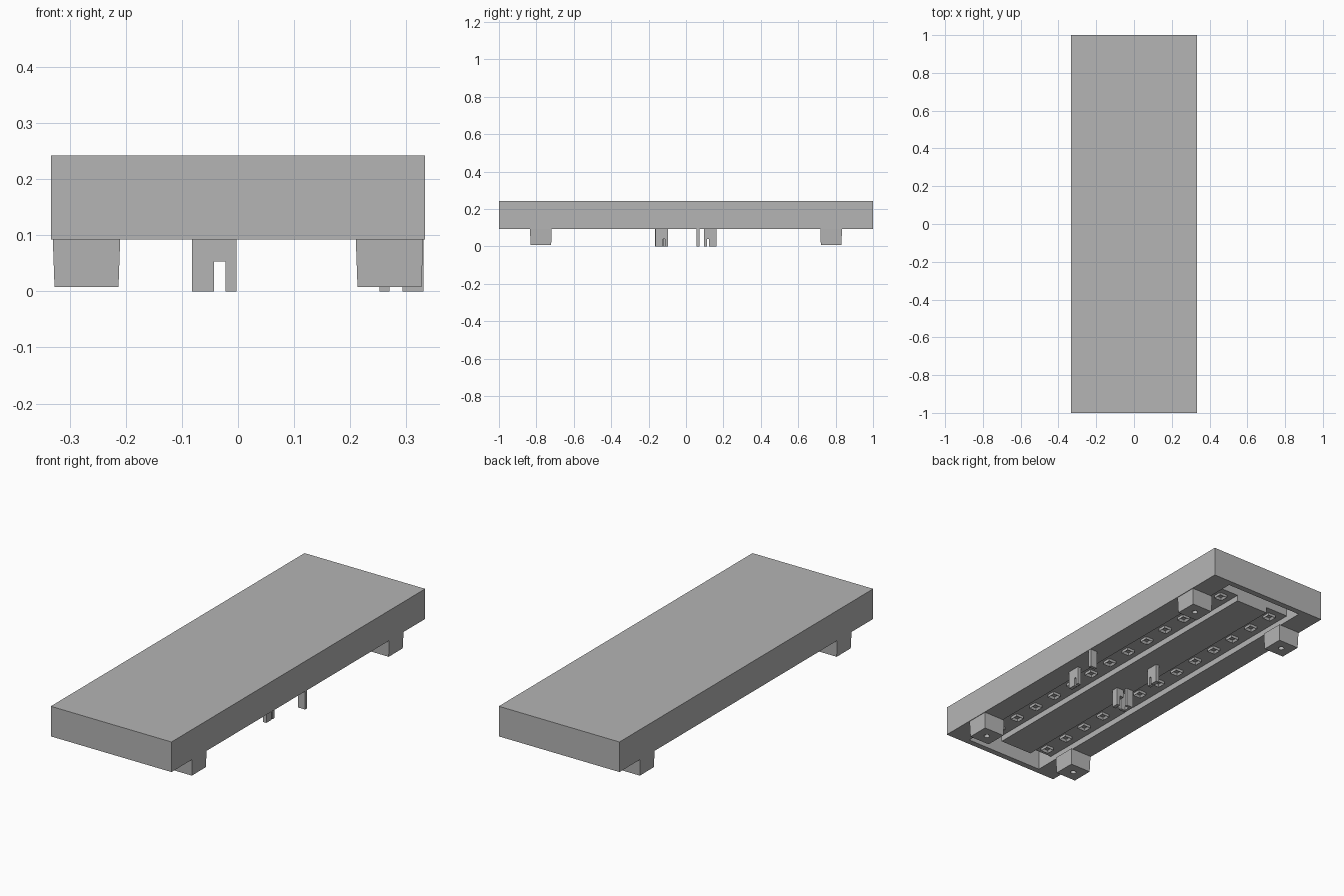
import bpy
import bmesh
from mathutils import Vector

cube = bpy.data.objects.get("Cube")
if cube:
    bpy.data.objects.remove(cube, do_unlink=True)

grey = bpy.data.materials.new("plain grey")
grey.use_nodes = True
GREY = (0.46, 0.46, 0.46, 1)
grey.diffuse_color = GREY
grey.node_tree.nodes["Principled BSDF"].inputs["Base Color"].default_value = GREY


def add_box(bm, lo, hi):
    """Add a box between two corners and return its faces."""
    lo, hi = Vector(lo), Vector(hi)
    verts = bmesh.ops.create_cube(bm, size=1)["verts"]
    for v in verts:
        v.co = Vector(((lo[i] + hi[i]) / 2 + v.co[i] * (hi[i] - lo[i]) for i in range(3)))
    return {f for v in verts for f in v.link_faces}


def finish(name, bm):
    bmesh.ops.recalc_face_normals(bm, faces=bm.faces)
    mesh = bpy.data.meshes.new(name)
    bm.to_mesh(mesh)
    bm.free()
    mesh.materials.append(grey)
    obj = bpy.data.objects.new(name, mesh)
    bpy.context.collection.objects.link(obj)
    return obj


def boxes(name, *corners):
    bm = bmesh.new()
    for lo, hi in corners:
        add_box(bm, lo, hi)
    return finish(name, bm)


def cut(obj, cutter):
    """Subtract a helper from an object, then discard the helper."""
    cutter.hide_render = True
    mod = obj.modifiers.new("cut", "BOOLEAN")
    mod.operation = "DIFFERENCE"
    mod.solver = "EXACT"
    mod.object = cutter
    bpy.context.view_layer.objects.active = obj
    bpy.ops.object.modifier_apply(modifier=mod.name)
    bpy.data.objects.remove(cutter, do_unlink=True)


BASE, TOP = 0.092, 0.242
SHELF = BASE + 0.03

# Main slab with two shallow channels and two deep end pockets underneath
slab = boxes("slab", ((-0.333, -1, BASE), (0.333, 1, TOP)))
for s in (-1, 1):
    x0, x1 = sorted((s * 0.09, s * 0.218))
    cut(slab, boxes("channel_cutter", ((x0, -0.92, 0.05), (x1, 0.92, SHELF))))
for s in (-1, 1):
    y0, y1 = sorted((s * 0.88, s * 0.97))
    cut(slab, boxes("pocket_cutter", ((-0.218, y0, 0.04), (0.218, y1, 0.19))))

# Rows of small square sockets in the channels
bm = bmesh.new()
for x in (-0.152, 0.152):
    for i in range(-6, 7):
        y = i * 0.138
        faces = add_box(bm, (x - 0.021, y - 0.021, SHELF - 0.014),
                        (x + 0.021, y + 0.021, SHELF + 0.002))
        mouth = min(faces, key=lambda f: f.calc_center_median().z)
        bmesh.ops.inset_region(bm, faces=[mouth], thickness=0.009)
        bmesh.ops.translate(bm, verts=mouth.verts, vec=(0, 0, 0.012))
finish("sockets", bm)

# Tapered feet, each with a small round hole
for sx, side in ((-1, "right"), (1, "left")):
    for sy, end in ((-1, "front"), (1, "back")):
        c = Vector((sx * 0.27, sy * 0.776, 0))
        bm = bmesh.new()
        add_box(bm, c + Vector((-0.06, -0.058, 0.008)), c + Vector((0.06, 0.058, BASE)))
        for v in bm.verts:
            if v.co.z < 0.05:
                v.co.x = c.x + (v.co.x - c.x) * 0.95
                v.co.y = c.y + (v.co.y - c.y) * 0.95
        foot = finish(f"{end}_{side}_foot", bm)
        bm = bmesh.new()
        bmesh.ops.create_cone(bm, cap_ends=True, segments=12, radius1=0.014,
                              radius2=0.014, depth=0.06)
        bmesh.ops.translate(bm, verts=bm.verts, vec=c + Vector((0, 0, 0.01)))
        cut(foot, finish("hole_cutter", bm))

# Central clip: a wide block, a bridge and a thin side wall
boxes("front_center_clip",
      ((-0.082, -0.165, 0), (-0.043, -0.150, BASE)),
      ((-0.082, -0.150, 0), (-0.068, -0.120, BASE)),
      ((-0.082, -0.120, 0), (-0.043, -0.105, BASE)),
      ((-0.043, -0.165, 0.053), (-0.022, -0.130, BASE)),
      ((-0.022, -0.165, 0), (-0.003, -0.130, BASE)))

# Thin notched clips
for name, x0, x1, s in (("back_center_clip", -0.022, -0.003, 1),
                        ("front_side_clip", 0.252, 0.270, -1)):
    spans = ((0.097, 0.112, 0), (0.112, 0.122, 0.04), (0.122, 0.162, 0))
    parts = []
    for a, b, z in spans:
        y0, y1 = sorted((s * a, s * b))
        parts.append(((x0, y0, z), (x1, y1, BASE)))
    boxes(name, *parts)

# Flat side tab
boxes("side_tab", ((0.293, 0.056, 0), (0.331, 0.072, BASE)))
